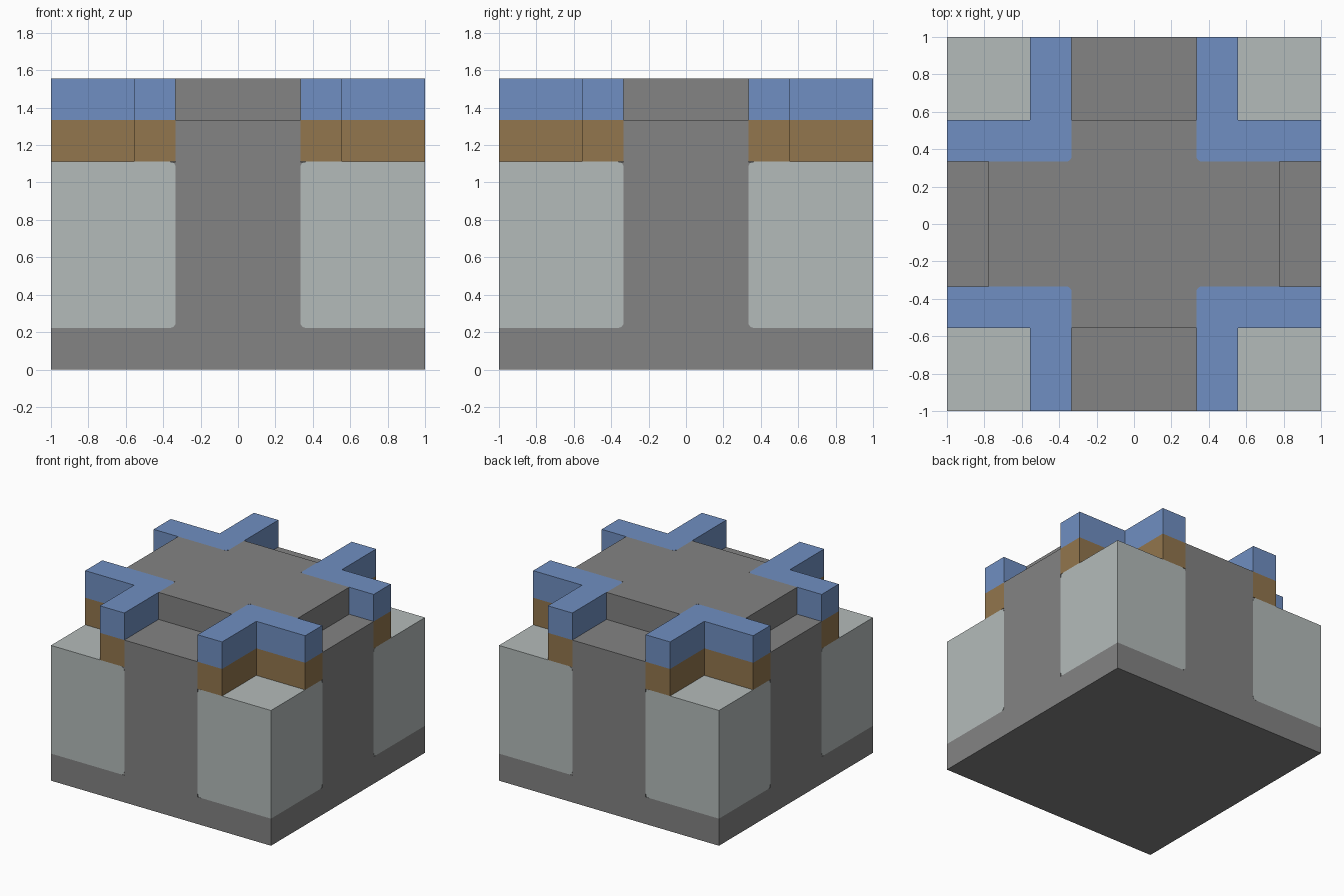
import bpy, bmesh

if "Cube" in bpy.data.objects:
    bpy.data.objects.remove(bpy.data.objects["Cube"])

U = 2 / 9                      # one module of the design
A, B, C, E = 1.5 * U, 2.5 * U, 3.5 * U, 1.0
ROUND, GAP = 0.03, 0.002


def material(name, rgb):
    m = bpy.data.materials.new(name)
    m.use_nodes = True
    m.diffuse_color = (*rgb, 1)
    m.node_tree.nodes["Principled BSDF"].inputs["Base Color"].default_value = (*rgb, 1)
    return m


grey = material("stone grey", (0.228, 0.228, 0.228))
light = material("pale grey", (0.456, 0.497, 0.491))
brown = material("brown", (0.287, 0.181, 0.075))
blue = material("blue", (0.162, 0.275, 0.539))


def prism(name, outline, z0, z1, mat, round_edge=None):
    """Extrude an outline upward and round the edges picked by a rule."""
    bm = bmesh.new()
    face = bm.faces.new([bm.verts.new((x, y, z0)) for x, y in outline])
    ext = bmesh.ops.extrude_face_region(bm, geom=[face])
    for v in ext["geom"]:
        if isinstance(v, bmesh.types.BMVert):
            v.co.z = z1
    if round_edge:
        edges = [e for e in bm.edges if round_edge(*[v.co for v in e.verts])]
        bmesh.ops.bevel(bm, geom=edges, offset=ROUND, segments=4,
                        profile=0.5, affect='EDGES')
    bmesh.ops.recalc_face_normals(bm, faces=bm.faces[:])
    mesh = bpy.data.meshes.new(name)
    bm.to_mesh(mesh)
    bm.free()
    mesh.materials.append(mat)
    obj = bpy.data.objects.new(name, mesh)
    bpy.context.collection.objects.link(obj)
    return obj


def square(r):
    return [(-r, -r), (r, -r), (r, r), (-r, r)]


def cross(rx, ry):
    return [(-rx, -A), (-A, -A), (-A, -ry), (A, -ry), (A, -A), (rx, -A),
            (rx, A), (A, A), (A, ry), (-A, ry), (-A, A), (-rx, A)]


def near(v, r):
    return abs(abs(v) - r) < 1e-4


def block_edge(p, q):
    # horizontal edges on the inner sides of a corner block
    return near(p.z, q.z) and any(near(p[i], A) and near(q[i], A) for i in (0, 1))


def inner_corner(p, q):
    return all(near(v.x, A) and near(v.y, A) for v in (p, q))


# Grey body: base slab, cross-shaped mass and the raised centre
prism("base_slab", square(E), 0, U, grey)
prism("cross_body", cross(E, E), U, 6 * U, grey)
prism("raised_centre", cross(C, B), 6 * U, 7 * U, grey)

# Grey backing that shows in the rounded corners
prism("lower_backing", square(E - GAP), U / 2, 5 * U - GAP, grey)
prism("upper_backing", square(A + 2 * ROUND), 6 * U, 7 * U - GAP, grey)

# Four corners: pale block, brown band and blue cap
block = [(A, A), (E, A), (E, E), (A, E)]
angle = [(A, A), (E, A), (E, B), (B, B), (B, E), (A, E)]
for sx, side in ((1, "left"), (-1, "right")):
    for sy, end in ((-1, "front"), (1, "back")):
        def place(pts):
            return [(x * sx, y * sy) for x, y in pts]
        tag = f"{end}_{side}"
        prism("corner_block_" + tag, place(block), U, 5 * U, light, block_edge)
        prism("brown_band_" + tag, place(angle), 5 * U, 6 * U, brown)
        prism("blue_cap_" + tag, place(angle), 6 * U, 7 * U, blue, inner_corner)
